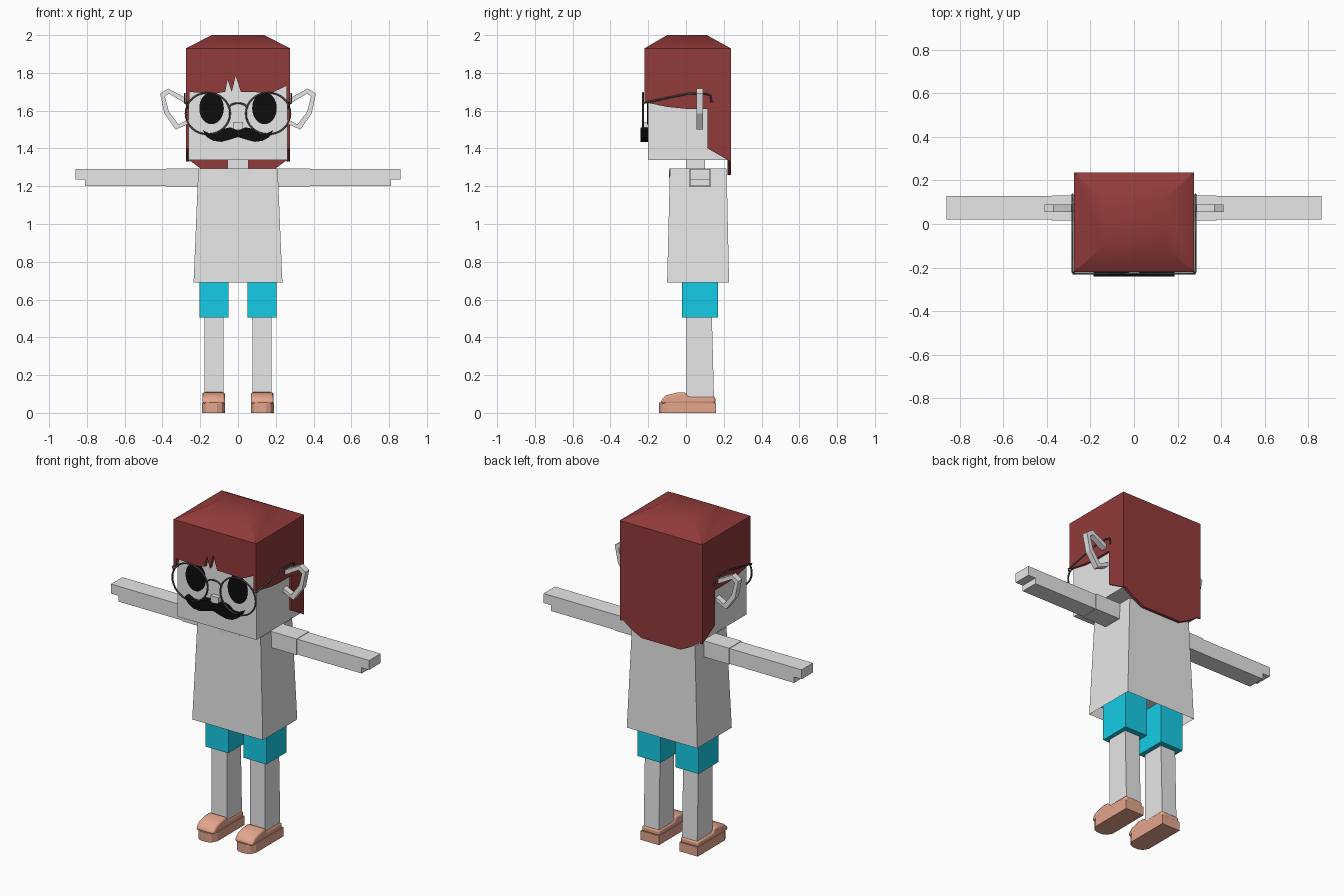
import bpy, bmesh, math
from mathutils import Vector

cube = bpy.data.objects.get("Cube")
if cube:
    bpy.data.objects.remove(cube, do_unlink=True)


def material(name, r, g, b):
    m = bpy.data.materials.new(name)
    m.use_nodes = True
    m.diffuse_color = (r, g, b, 1)
    m.node_tree.nodes["Principled BSDF"].inputs["Base Color"].default_value = (r, g, b, 1)
    return m


GREY = material("light grey", .8, .8, .8)
RED = material("dark red hair", .29, .043, .043)
CYAN = material("cyan shorts", .008, .62, .82)
TAN = material("tan shoe", .78, .38, .26)
BLACK = material("black", .004, .004, .004)
FRAME = material("dark grey frame", .07, .07, .07)


def finish(name, bm, mat):
    bmesh.ops.recalc_face_normals(bm, faces=bm.faces)
    me = bpy.data.meshes.new(name)
    bm.to_mesh(me)
    bm.free()
    me.materials.append(mat)
    ob = bpy.data.objects.new(name, me)
    bpy.context.collection.objects.link(ob)
    return ob


def loft(name, low, high, mat):
    """Box between two rectangles, each (x0, x1, y0, y1, z)."""
    bm = bmesh.new()
    rings = []
    for x0, x1, y0, y1, z in (low, high):
        rings.append([bm.verts.new((x, y, z)) for x, y in
                      ((x0, y0), (x1, y0), (x1, y1), (x0, y1))])
    a, b = rings
    bm.faces.new(a)
    bm.faces.new(b)
    for i in range(4):
        j = (i + 1) % 4
        bm.faces.new((a[i], a[j], b[j], b[i]))
    return finish(name, bm, mat)


def box(name, x0, x1, y0, y1, z0, z1, mat):
    return loft(name, (x0, x1, y0, y1, z0), (x0, x1, y0, y1, z1), mat)


def prism(name, pts, axis, start, end, mat):
    """Outline extruded along an axis: x takes (y, z), y takes (x, z), z takes (x, y)."""
    bm = bmesh.new()

    def place(p, d):
        q = list(p)
        q.insert("xyz".index(axis), d)
        return q
    face = bm.faces.new([bm.verts.new(place(p, start)) for p in pts])
    out = bmesh.ops.extrude_face_region(bm, geom=[face])
    shift = Vector(place((0, 0), end - start))
    bmesh.ops.translate(bm, vec=shift, verts=[v for v in out["geom"] if isinstance(v, bmesh.types.BMVert)])
    return finish(name, bm, mat)


def wire(name, pts, radius, mat, cyclic=False):
    cu = bpy.data.curves.new(name, "CURVE")
    cu.dimensions = "3D"
    cu.bevel_depth = radius
    cu.bevel_resolution = 1
    cu.use_fill_caps = True
    sp = cu.splines.new("POLY")
    sp.points.add(len(pts) - 1)
    for p, co in zip(sp.points, pts):
        p.co = (*co, 1)
    sp.use_cyclic_u = cyclic
    cu.materials.append(mat)
    ob = bpy.data.objects.new(name, cu)
    bpy.context.collection.objects.link(ob)
    return ob


def ellipse(cx, cz, rx, rz, n=32, a0=0, a1=math.tau):
    return [(cx + rx * math.cos(a0 + (a1 - a0) * i / n),
             cz + rz * math.sin(a0 + (a1 - a0) * i / n)) for i in range(n)]


def smooth(ob):
    bpy.ops.object.select_all(action="DESELECT")
    ob.select_set(True)
    bpy.context.view_layer.objects.active = ob
    bpy.ops.object.shade_smooth_by_angle(angle=math.radians(35))


# Head, neck and nose
box("head", -.262, .262, -.2, .22, 1.34, 1.92, GREY)
box("neck", -.055, .055, 0, .1, 1.27, 1.35, GREY)
box("nose", -.026, .026, -.225, -.19, 1.5, 1.54, GREY)

# Hair: domed cap, fringe, back panel
W, F, B, TOP = .275, -.22, .237, 1.93
smooth(loft("hair_cap", (-W, W, F, B, TOP), (-.14, .14, -.1, .11, 2), RED))
prism("hair_fringe", [(-W, TOP), (-W, 1.7), (-.12, 1.69), (-.068, 1.7), (-.055, 1.765),
                      (-.033, 1.7), (-.012, 1.785), (.015, 1.7), (.18, 1.695),
                      (W, 1.74), (W, TOP)], "y", F, -.2, RED)
prism("hair_back", [(-W, TOP), (-W, 1.35), (-.2, 1.295), (-.13, 1.26), (.13, 1.26),
                    (.2, 1.295), (W, 1.35), (W, TOP)], "y", .22, B, RED)

# Torso, hollow at the hem
torso = loft("shirt", (-.235, .235, -.1, .228, .69), (-.21, .21, -.085, .215, 1.295), GREY)
bm = bmesh.new()
bm.from_mesh(torso.data)
hem = min(bm.faces, key=lambda f: f.calc_center_median().z)
bmesh.ops.inset_region(bm, faces=[hem], thickness=.012)
bmesh.ops.translate(bm, vec=(0, 0, .07), verts=hem.verts)
bm.to_mesh(torso.data)
bm.free()
prism("neckline", ellipse(0, 1.295, .083, .05, 12, math.pi, math.tau) + [(.083, 1.295)],
      "y", -.09, -.082, GREY)

# Moustache
half = [(.04, 1.512), (.08, 1.503), (.115, 1.477), (.15, 1.478), (.187, 1.497),
        (.165, 1.46), (.13, 1.44), (.09, 1.435), (.05, 1.445)]
prism("moustache", [(0, 1.495)] + half + [(0, 1.46)] + [(-x, z) for x, z in reversed(half)],
      "y", -.24, -.2, BLACK)

# Paired parts
for s, side in ((1, "left"), (-1, "right")):
    def pair(name, x0, x1, *rest):
        return box(f"{side}_{name}", *sorted((s * x0, s * x1)), *rest)

    def flip(pts):
        return [(s * p[0], *p[1:]) for p in pts]

    prism(f"{side}_hair_side", [(F, TOP), (B, TOP), (B, 1.33), (.115, 1.4), (.115, 1.61),
                                (0, 1.61), (-.1, 1.62), (F, 1.645)],
          "x", s * .258, s * W, RED)
    prism(f"{side}_eye", ellipse(s * .14, 1.613, .065, .085), "y", -.206, -.199, BLACK)

    # Ear as an angular open loop
    outer = [(.262, 1.66), (.37, 1.717), (.412, 1.69), (.39, 1.585), (.33, 1.5), (.262, 1.53)]
    inner = [(.262, 1.555), (.315, 1.527), (.366, 1.595), (.387, 1.675), (.366, 1.69), (.262, 1.63)]
    prism(f"{side}_ear", flip(outer + inner), "y", .055, .09, GREY)

    # Spectacles
    wire(f"{side}_spectacle_rim", [(x, -.228, z) for x, z in ellipse(s * .16, 1.585, .118, .11)],
         .005, FRAME, True)
    wire(f"{side}_spectacle_arm", flip([(.27, -.228, 1.635), (.282, -.22, 1.642), (.282, .01, 1.69),
                                        (.282, .1, 1.69), (.282, .13, 1.68), (.282, .135, 1.645)]),
         .005, FRAME)

    # Arm with sleeve, palm and fingers
    pair("sleeve", .19, .38, .015, .132, 1.198, 1.295, GREY)
    pair("arm", .37, .81, .02, .128, 1.2, 1.292, GREY)
    pair("fingers", .8, .86, .02, .128, 1.235, 1.292, GREY)

    # Leg
    pair("shorts", .05, .203, -.02, .17, .505, .77, CYAN)
    loft(f"{side}_leg", (*sorted((s * .077, s * .178)), .003, .148, .08),
         (*sorted((s * .077, s * .178)), .003, .137, .51), GREY)

    # Shoe with rounded toe
    sole = [(.068, .16), (.068, -.1), (.085, -.13), (.11, -.142), (.148, -.142),
            (.173, -.13), (.19, -.1), (.19, .16)]
    prism(f"{side}_sole", flip(sole), "z", 0, .055, TAN)
    upper = prism(f"{side}_shoe_upper", [(.155, .05), (.155, .085), (.01, .085), (-.005, .11),
                                         (-.05, .107), (-.105, .093), (-.13, .07), (-.135, .05)],
                  "x", s * .07, s * .188, TAN)
    bev = upper.modifiers.new("soft_edges", "BEVEL")
    bev.width = .012
    bev.segments = 2
    smooth(upper)

# Spectacle bridge
wire("spectacle_bridge", [(x, -.228, z) for x, z in
                          ellipse(0, 1.61, .05, .03, 9, math.pi, 0)] + [(.05, -.228, 1.61)],
     .005, FRAME)
